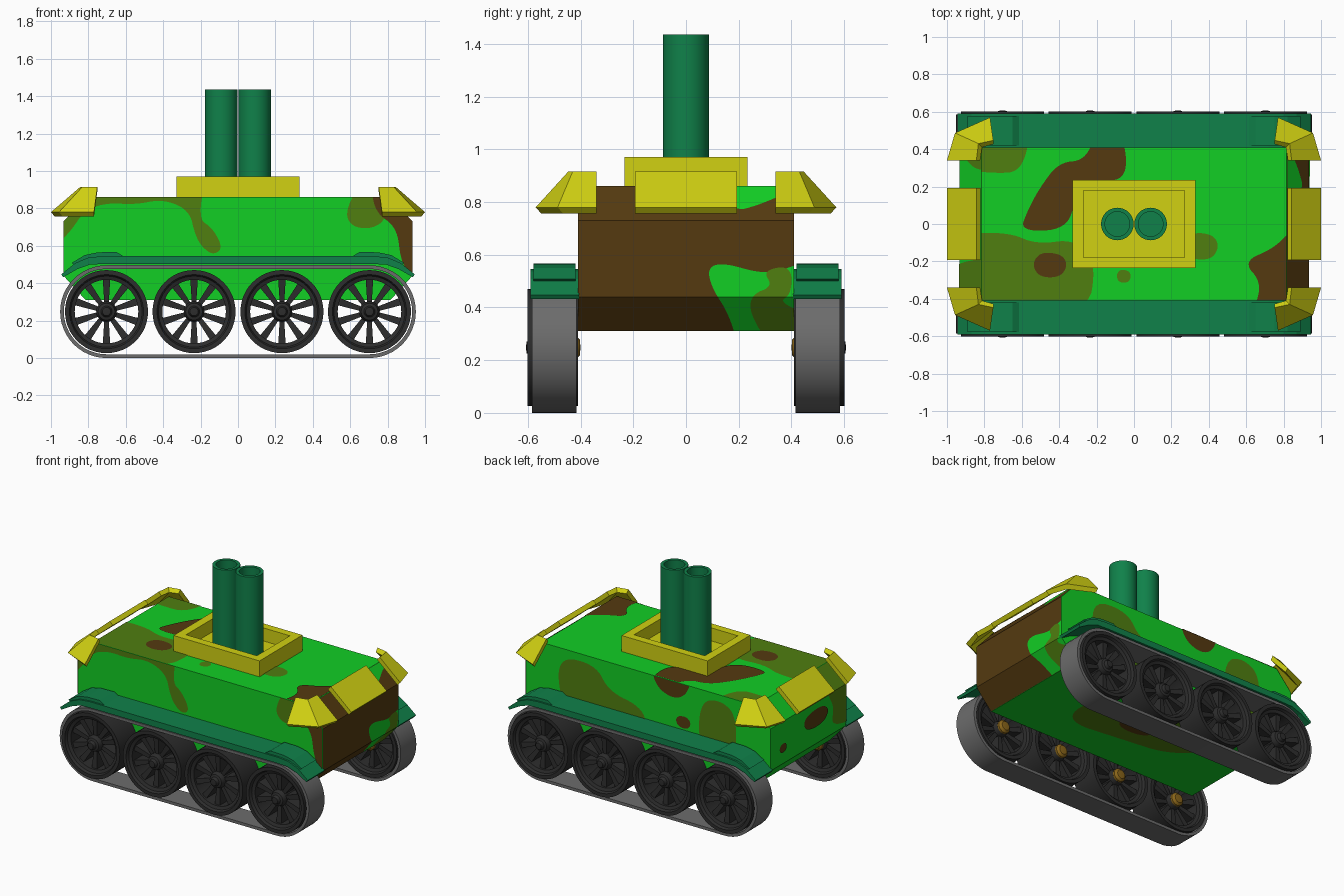
import bpy, bmesh, math
from mathutils import Vector

if "Cube" in bpy.data.objects:
    bpy.data.objects.remove(bpy.data.objects["Cube"])

def material(name, r, g, b):
    m = bpy.data.materials.new(name)
    m.diffuse_color = (r, g, b, 1)
    m.use_nodes = True
    m.node_tree.nodes["Principled BSDF"].inputs["Base Color"].default_value = m.diffuse_color
    return m

GREEN = material("bright_green", .006, .62, .018)
OLIVE = material("olive_green", .08, .21, .005)
BROWN = material("camo_brown", .09, .042, .005)
YELLOW = material("armour_yellow", .64, .64, .006)
TEAL = material("dark_green", .005, .22, .068)
GREY = material("track_grey", .15, .15, .15)
BLACK = material("wheel_black", .026, .026, .026)
BRONZE = material("axle_bronze", .25, .13, .01)

def finish(name, bm, mat, smooth=False):
    me = bpy.data.meshes.new(name)
    bm.to_mesh(me)
    bm.free()
    me.materials.append(mat)
    ob = bpy.data.objects.new(name, me)
    bpy.context.collection.objects.link(ob)
    if smooth:
        bpy.ops.object.select_all(action='DESELECT')
        ob.select_set(True)
        bpy.context.view_layer.objects.active = ob
        bpy.ops.object.shade_smooth_by_angle(angle=math.radians(35))
    return ob

def add_loft(bm, sections, cyclic=False):
    """Join closed cross-sections one after another."""
    rows = [[bm.verts.new(p) for p in s] for s in sections]
    n = len(rows[0])
    pairs = list(zip(rows, rows[1:])) + ([(rows[-1], rows[0])] if cyclic else [])
    for a, b in pairs:
        for i in range(n):
            j = (i + 1) % n
            bm.faces.new((a[i], a[j], b[j], b[i]))
    if not cyclic:
        bm.faces.new(rows[0])
        bm.faces.new(rows[-1][::-1])

def clean(bm):
    bmesh.ops.remove_doubles(bm, verts=bm.verts, dist=1e-5)
    bmesh.ops.recalc_face_normals(bm, faces=bm.faces)

def loft(name, sections, mat, cyclic=False, smooth=False):
    bm = bmesh.new()
    add_loft(bm, sections, cyclic)
    clean(bm)
    return finish(name, bm, mat, smooth)

def prism_y(name, profile, y0, y1, mat):
    return loft(name, [[(x, y, z) for x, z in profile] for y in (y0, y1)], mat)

def turned(profile, n, axis):
    out = []
    for i in range(n):
        c, s = math.cos(2 * math.pi * i / n), math.sin(2 * math.pi * i / n)
        out.append([(r * c, h, r * s) if axis == 'Y' else (r * c, r * s, h) for r, h in profile])
    return out

# Hull: long body with chamfered ends
W, XE, XT = .41, .933, .815
Z0, Z1, Z2, Z3 = .31, .44, .73, .86
prism_y("hull", [(-XT, Z0), (XT, Z0), (XE, Z1), (XE, Z2), (XT, Z3),
                 (-XT, Z3), (-XE, Z2), (-XE, Z1)], -W, W, GREEN)

# Camouflage patches: thin sheets clipped to the hull faces
def chaikin(pts, rounds=3):
    for _ in range(rounds):
        new = []
        for (ax, ay), (bx, by) in zip(pts, pts[1:] + pts[:1]):
            new += [(.75 * ax + .25 * bx, .75 * ay + .25 * by), (.25 * ax + .75 * bx, .25 * ay + .75 * by)]
        pts = new
    return pts

def end_x(z):
    return XE - (XE - XT) * max(0, z - Z2, Z1 - z) / (Z3 - Z2)

def patch(name, face, mat, layer, pts):
    bm = bmesh.new()
    bm.faces.new([bm.verts.new((u, v, 0)) for u, v in chaikin(pts)])
    bmesh.ops.triangulate(bm, faces=bm.faces)
    def cut(co, no, clear=True):
        bmesh.ops.bisect_plane(bm, geom=bm.verts[:] + bm.edges[:] + bm.faces[:], dist=1e-6,
                               plane_co=(*co, 0), plane_no=(*no, 0), clear_outer=clear)
    d = .001 + .002 * layer
    ulim = {'f': XE, 'k': XE, 't': XT, 'b': XT, 'r': W, 'l': W}[face]
    lo, hi = (-W, W) if face in 'tb' else (Z0, Z3)
    cut((ulim, 0), (1, 0)); cut((-ulim, 0), (-1, 0))
    cut((0, hi), (0, 1)); cut((0, lo), (0, -1))
    if face in 'fk':
        for s in (-1, 1):
            cut((s * XE, Z2), (s * .13, .118))
            cut((s * XE, Z1), (s * .13, -.118))
    if face in 'rl':
        cut((0, Z1), (0, 1), False); cut((0, Z2), (0, 1), False)
    place = {'f': lambda u, v: (u, -W - d, v), 'k': lambda u, v: (u, W + d, v),
             't': lambda u, v: (u, v, Z3 + d), 'b': lambda u, v: (u, v, Z0 - d),
             'r': lambda u, v: (end_x(v) + d, u, v), 'l': lambda u, v: (-end_x(v) - d, u, v)}[face]
    out = Vector({'f': (0, -1, 0), 'k': (0, 1, 0), 't': (0, 0, 1), 'b': (0, 0, -1),
                  'r': (1, 0, 0), 'l': (-1, 0, 0)}[face])
    for v in bm.verts:
        v.co = place(v.co.x, v.co.y)
    bm.normal_update()
    bmesh.ops.reverse_faces(bm, faces=[f for f in bm.faces if f.normal.dot(out) < 0])
    finish(name, bm, mat)

def spot(u, v, a, b):
    return [(u + a * c, v + b * s) for c, s in ((1.2, 0), (.8, .9), (-.6, 1.1), (-1.2, .1), (-.7, -1), (.7, -1))]

patch("front_olive", 'f', OLIVE, 1, [(-1, .58), (-.9, .67), (-.82, .79), (-.7, .83), (-.55, .82), (-.4, .85), (-.26, .79),
      (-.23, .66), (-.19, .59), (-.13, .55), (-.08, .59), (-.14, .7), (-.21, .74), (-.18, .95), (-1, .95)])
patch("front_right_olive", 'f', OLIVE, 1, [(.57, .78), (.61, .7), (.72, .69), (.8, .75), (.78, .95), (.66, .95)])
patch("front_brown", 'f', BROWN, 2, [(.71, .95), (.73, .78), (.85, .7), (.87, .52), (.92, .45), (1.1, .42), (1.1, .95)])
patch("top_olive", 't', OLIVE, 1, [(-1, -.06), (-.68, -.04), (-.52, -.11), (-.32, -.08), (-.2, -.2), (-.25, -.5), (-1, -.5)])
patch("top_left_olive", 't', OLIVE, 1, [(-1, .3), (-.75, .27), (-.6, .28), (-.55, .5), (-1, .5)])
patch("top_mid_olive", 't', OLIVE, 1, spot(.36, -.12, .08, .07))
patch("top_small_olive", 't', OLIVE, 1, spot(-.055, -.28, .034, .034))
patch("top_brown", 't', BROWN, 2, [(-.61, -.04), (-.57, .07), (-.5, .2), (-.4, .33), (-.26, .34), (-.2, .5), (-.06, .5),
      (-.03, .24), (-.2, .23), (-.31, .14), (-.36, -.03)])
patch("top_spot_brown", 't', BROWN, 2, spot(-.45, -.22, .08, .065))
patch("top_right_brown", 't', BROWN, 2, [(.58, -.2), (.75, -.13), (.85, -.02), (1, -.02), (1, -.5), (.62, -.5), (.69, -.32)])
patch("back_olive", 'k', OLIVE, 1, [(.7, .8), (.66, .45), (.5, .48), (.3, .42), (.0, .48), (.05, .62), (.3, .66), (.4, .82)])
patch("back_left_olive", 'k', OLIVE, 1, [(-.4, .78), (-.38, .5), (-.5, .36), (-.66, .4), (-.68, .75), (-.55, .83)])
patch("back_brown", 'k', BROWN, 2, [(-.02, .95), (-.06, .79), (-.2, .74), (-.3, .8), (-.34, .95)])
patch("back_spot_brown", 'k', BROWN, 2, spot(-.27, .6, .05, .04))
patch("right_end_brown", 'r', BROWN, 1, [(-3, -3), (3, -3), (3, 3), (-3, 3)])
patch("right_end_green", 'r', GREEN, 2, [(.08, .55), (.14, .57), (.28, .53), (.36, .54), (.5, .59), (.5, .25), (.2, .25), (.16, .38), (.1, .47)])
patch("right_top_green", 'r', GREEN, 2, [(.14, .95), (.17, .76), (.28, .79), (.37, .83), (.5, .84), (.5, .95)])
patch("right_end_olive", 'r', OLIVE, 3, [(.29, .54), (.4, .56), (.4, .45), (.35, .42), (.5, .36), (.5, .22), (.32, .25), (.24, .38), (.25, .45), (.33, .48)])
patch("left_end_olive", 'l', OLIVE, 1, [(-.5, .95), (-.18, .95), (-.2, .74), (-.28, .62), (-.24, .5), (-.5, .45)])
patch("left_top_olive", 'l', OLIVE, 1, [(.5, .95), (.28, .95), (.3, .78), (.5, .72)])
patch("left_brown", 'l', BROWN, 2, spot(-.08, .62, .12, .06))
patch("left_spot_brown", 'l', BROWN, 2, spot(.28, .55, .035, .03))
patch("bottom_olive", 'b', OLIVE, 1, [(-.6, .2), (-.3, .35), (.1, .2), (.45, .1), (.4, -.2), (0, -.15), (-.4, -.1)])
patch("bottom_brown", 'b', BROWN, 2, spot(0, .03, .12, .07))

# End guards: sloping slabs in the middle, folded guards on the corners
for s, side in ((-1, "left"), (1, "right")):
    prism_y(side + "_end_guard", [(s * .843, .915), (s * 1, .78), (s * .98, .757), (s * .82, .892)], -.193, .193, YELLOW)
    for t, rear in ((-1, "front"), (1, "back")):
        columns = []
        for (tx, ty), (bx, by), (ox, oy) in (((.843, .34), (1, .34), (.02, 0)),
                                             ((.832, .43), (.957, .487), (.02, .02)),
                                             ((.752, .447), (.77, .57), (0, .02))):
            columns.append([(s * tx, t * ty, .915), (s * bx, t * by, .78),
                            (s * (bx - ox), t * (by - oy), .757), (s * (tx - ox), t * (ty - oy), .892)])
        loft(f"{rear}_{side}_corner_guard", columns, YELLOW)

# Launcher base: open tray with a floor
corners = [(-1, -1), (1, -1), (1, 1), (-1, 1)]
loft("launcher_tray", [[(a * .328, b * .234, .85), (a * .328, b * .234, .97), (a * .27, b * .18, .97), (a * .27, b * .18, .85)]
                       for a, b in corners], YELLOW, cyclic=True)
loft("tray_floor", [[(a * .275, b * .185, z) for a, b in corners] for z in (.855, .88)], YELLOW)

# Two upright hollow barrels
for s, side in ((-1, "left"), (1, "right")):
    ob = loft(side + "_barrel", turned([(0, .9), (.066, .9), (.066, 1.435), (.087, 1.435), (.087, .86), (0, .86)], 40, 'Z'),
              TEAL, cyclic=True, smooth=True)
    ob.location.x = s * .089

# Fenders with raised plates over the bends
half = [(.945, .447), (.87, .508), (.8, .537), (.72, .545)]
under = [(.70, .503), (.79, .5), (.86, .475), (.935, .432)]
for t, rear in ((-1, "front"), (1, "back")):
    prism_y(rear + "_fender", [(-x, z) for x, z in half] + half[::-1] + under[::-1] + [(-x, z) for x, z in under],
            t * .405, t * .59, TEAL)
    for s, side in ((-1, "left"), (1, "right")):
        prism_y(f"{rear}_{side}_fender_plate", [(s * x, z) for x, z in ((.59, .53), (.65, .567), (.75, .565), (.82, .55),
                (.89, .508), (.86, .49), (.75, .52))], t * .42, t * .578, TEAL)

# Track belts: rounded loops
def belt_point(i, r, n=24):
    a = math.pi * (i % (n + 1)) / n - math.pi / 2
    s = 1 if i <= n else -1
    return s * (.703 + r * math.cos(a)), .248 + s * r * math.sin(a)

for t, rear in ((-1, "front"), (1, "back")):
    secs = []
    for i in range(50):
        (ox, oz), (ix, iz) = belt_point(i, .248), belt_point(i, .228)
        secs.append([(ox, t * .415, oz), (ox, t * .585, oz), (ix, t * .585, iz), (ix, t * .415, iz)])
    loft(rear + "_track", secs, GREY, cyclic=True, smooth=True)

# Spoked wheel: rim, hub and ten spokes, shared by all eight wheels
bm = bmesh.new()
add_loft(bm, turned([(.222, -.096), (.222, .096), (.198, .096), (.19, .078), (.17, .07),
                     (.17, -.07), (.19, -.078), (.198, -.096)], 48, 'Y'), True)
add_loft(bm, turned([(0, -.075), (.045, -.075), (.055, -.04), (.055, .05), (.045, .075), (.03, .08), (.022, .1), (0, .102)], 20, 'Y'), True)
for k in range(10):
    a = 2 * math.pi * (k + .5) / 10
    c, s = math.cos(a), math.sin(a)
    add_loft(bm, [[(r * c - w * s, h, r * s + w * c) for w, h in ((-hw, -d), (hw, -d), (hw, d), (-hw, d))]
                  for r, hw, d in ((.045, .012, .045), (.176, .02, .055))])
clean(bm)
wheel = finish("front_wheel_1", bm, BLACK, True)
axle = loft("front_axle_1", turned([(0, -.105), (.03, -.102), (.045, -.088), (.045, -.05), (0, -.05)], 16, 'Y'),
            BRONZE, cyclic=True, smooth=True)
for part, base in ((wheel, "wheel"), (axle, "axle")):
    for t, rear in ((-1, "front"), (1, "back")):
        for i, x in enumerate((-.703, -.235, .235, .703)):
            ob = part
            if (t, i) != (-1, 0):
                ob = bpy.data.objects.new(f"{rear}_{base}_{i + 1}", part.data)
                bpy.context.collection.objects.link(ob)
            ob.location = (x, t * .505, .248)
            ob.rotation_euler = (0, 0, math.pi if t < 0 else 0)
